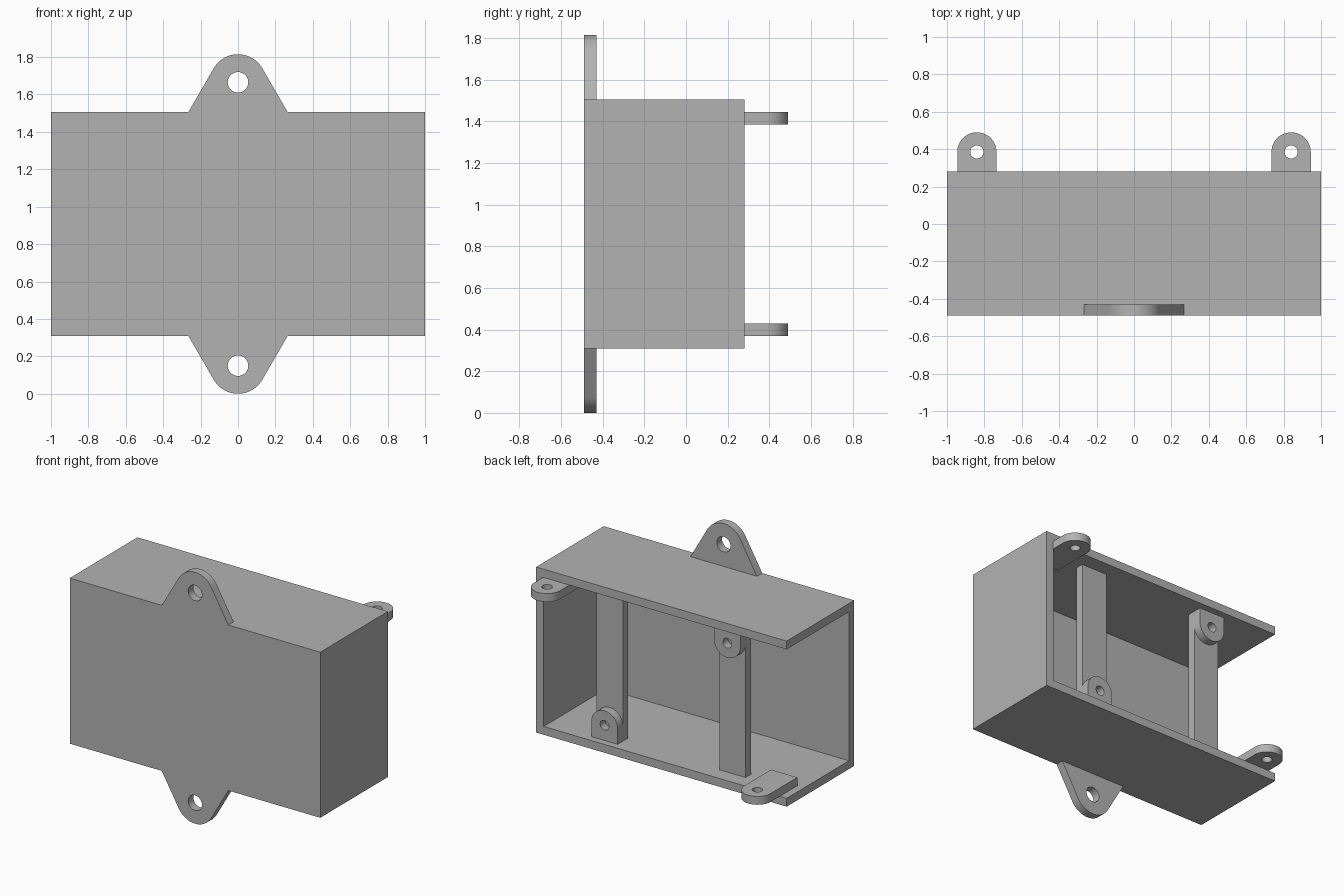
import bpy, bmesh
from math import sin, cos, radians, tau
from mathutils import Matrix, Vector

if "Cube" in bpy.data.objects:
    bpy.data.objects.remove(bpy.data.objects["Cube"])

grey = bpy.data.materials.new("plain grey")
grey.use_nodes = True
colour = (0.45, 0.45, 0.45, 1)
grey.diffuse_color = colour
grey.node_tree.nodes["Principled BSDF"].inputs["Base Color"].default_value = colour

WALL = 0.06
FRONT, BACK = -0.49, 0.28
BOTTOM, TOP = 0.31, 1.505
FLOOR, CEILING = BOTTOM + WALL, TOP - WALL
MID = (BOTTOM + TOP) / 2


def finish(name, bm):
    mesh = bpy.data.meshes.new(name)
    bmesh.ops.recalc_face_normals(bm, faces=bm.faces)
    bm.to_mesh(mesh)
    bm.free()
    mesh.materials.append(grey)
    ob = bpy.data.objects.new(name, mesh)
    bpy.context.collection.objects.link(ob)
    return ob


def box(name, low, high):
    low, high = Vector(low), Vector(high)
    bm = bmesh.new()
    bmesh.ops.create_cube(bm, size=1)
    bmesh.ops.scale(bm, vec=high - low, verts=bm.verts)
    bmesh.ops.translate(bm, vec=(low + high) / 2, verts=bm.verts)
    return finish(name, bm)


def arc(radius, start, end, steps):
    angles = [radians(start + (end - start) * i / steps) for i in range(steps + 1)]
    return [(radius * cos(a), radius * sin(a)) for a in angles]


def lug(name, radius, hole, foot, spread, tilt, origin, u, v, w):
    """Round-ended plate with a hole; u is across, v is outward, w is thickness."""
    bm = bmesh.new()
    outline = [(spread, -foot)] + arc(radius, tilt, 180 - tilt, 28) + [(-spread, -foot)]
    for loop in (outline, arc(hole, 0, 360, 32)[:-1]):
        verts = [bm.verts.new((x, y, 0)) for x, y in loop]
        for a, b in zip(verts, verts[1:] + verts[:1]):
            bm.edges.new((a, b))
    bmesh.ops.triangle_fill(bm, edges=bm.edges[:], use_beauty=True, normal=(0, 0, 1))
    solid = bmesh.ops.extrude_face_region(bm, geom=bm.faces[:])
    moved = [g for g in solid["geom"] if isinstance(g, bmesh.types.BMVert)]
    bmesh.ops.translate(bm, vec=(0, 0, WALL), verts=moved)
    axes = Matrix((u, v, w)).transposed().to_4x4()
    bm.transform(Matrix.Translation(origin) @ axes)
    ob = finish(name, bm)
    bpy.ops.object.select_all(action="DESELECT")
    ob.select_set(True)
    bpy.context.view_layer.objects.active = ob
    bpy.ops.object.shade_smooth_by_angle(angle=radians(30))
    return ob


# Housing, open at the back and at the -x end
housing = box("housing", (-1, FRONT, BOTTOM), (1, BACK, TOP))
cutter = box("housing_cutter", (-1.2, FRONT + WALL, FLOOR), (1 - WALL, BACK + 0.2, CEILING))
cutter.hide_render = True
cutter.hide_viewport = True
hollow = housing.modifiers.new("hollow", "BOOLEAN")
hollow.operation = "DIFFERENCE"
hollow.solver = "EXACT"
hollow.object = cutter
bpy.context.view_layer.objects.active = housing
bpy.ops.object.modifier_apply(modifier=hollow.name)
bpy.data.objects.remove(cutter)

for side, label in ((1, "upper"), (-1, "lower")):
    edge = MID + side * (TOP - MID)
    inner = MID + side * (CEILING - MID)

    # Tapered hanging ears on the front wall
    lug(label + "_front_ear", 0.15, 0.055, 0.16, 0.266, 30,
        (0, FRONT, edge + side * 0.16), (1, 0, 0), (0, 0, side), (0, 1, 0))

    # Flat lugs reaching out of the back, at opposite corners
    lug(label + "_back_lug", 0.105, 0.035, 0.305, 0.105, 0,
        (side * 0.84, 0.385, inner), (1, 0, 0), (0, 1, 0), (0, 0, -side))

    # Inner posts, one with its lug at the floor, the other at the ceiling
    x = -side * 0.49
    box(label + "_lug_post", (x - 0.105, 0.11, FLOOR), (x + 0.105, 0.11 + WALL, CEILING))
    lug(label + "_post_lug", 0.105, 0.035, 0.11, 0.105, 0,
        (x, 0.11 + WALL, inner - side * 0.11), (1, 0, 0), (0, 0, -side), (0, 1, 0))
